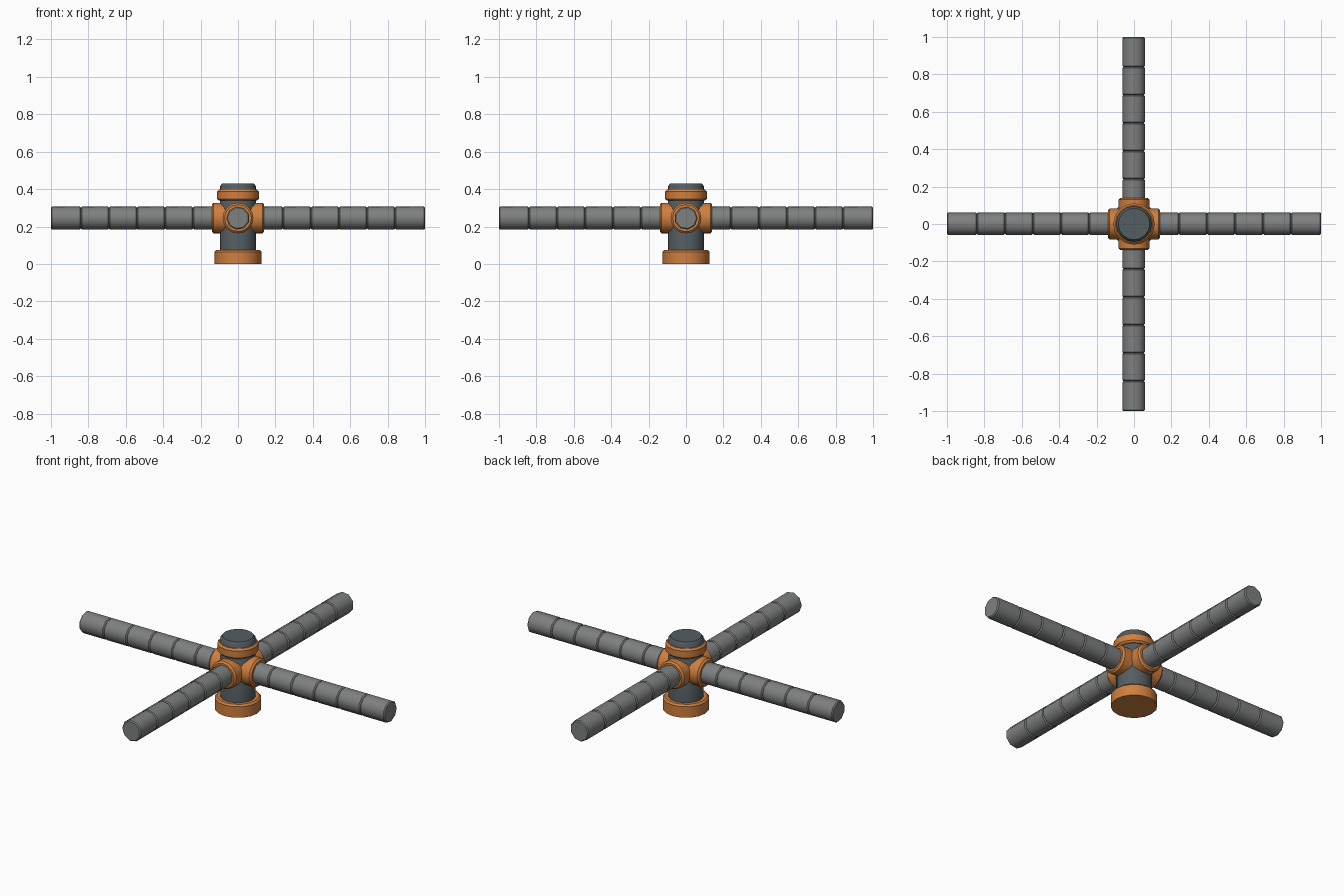
import bpy, bmesh, math
from mathutils import Vector

if "Cube" in bpy.data.objects:
    bpy.data.objects.remove(bpy.data.objects["Cube"])


def material(name, rgb):
    m = bpy.data.materials.new(name)
    m.diffuse_color = (*rgb, 1)
    m.use_nodes = True
    m.node_tree.nodes["Principled BSDF"].inputs["Base Color"].default_value = m.diffuse_color
    return m


ORANGE = material("copper orange", (0.62, 0.215, 0.05))
SLATE = material("dark slate", (0.09, 0.11, 0.12))
GREY = material("pipe grey", (0.21, 0.215, 0.215))
Z = Vector((0, 0, 1))
HUB = Vector((0, 0, 0.245))


def lathe(name, profile, sides, mat, origin=Vector(), axis=Z, u=Vector((1, 0, 0))):
    """Revolve (distance along axis, radius) pairs into a capped solid."""
    v = axis.cross(u)
    bm = bmesh.new()
    rings = []
    for d, r in profile:
        angles = [math.tau * i / sides for i in range(sides)]
        rings.append([bm.verts.new(origin + axis * d + (u * math.cos(t) + v * math.sin(t)) * r)
                      for t in angles])
    for a, b in zip(rings, rings[1:]):
        for i in range(sides):
            j = (i + 1) % sides
            bm.faces.new((a[i], a[j], b[j], b[i]))
    bm.faces.new(rings[0])
    bm.faces.new(rings[-1])
    bmesh.ops.recalc_face_normals(bm, faces=bm.faces)
    # smooth round the sides, keep chamfers crisp
    for f in bm.faces:
        f.smooth = True
    for e in bm.edges:
        e.smooth = e.calc_face_angle(0) < math.radians(42)
    me = bpy.data.meshes.new(name)
    bm.to_mesh(me)
    bm.free()
    me.materials.append(mat)
    ob = bpy.data.objects.new(name, me)
    bpy.context.collection.objects.link(ob)
    return ob


def ring(a, b, r, c):
    """Chamfered cylinder profile."""
    return [(a, r - c), (a + c, r), (b - c, r), (b, r - c)]


# Upright post with chamfered cap
lathe("post", [(0.03, 0.096), (0.416, 0.096), (0.43, 0.084)], 16, SLATE)
# Base foot and upper collar
lathe("base_foot", [(0, 0.125), (0.065, 0.125), (0.075, 0.115)], 16, ORANGE)
lathe("upper_collar", ring(0.338, 0.398, 0.111, 0.01), 16, ORANGE)

# Two crossing sleeves and four segmented arms
joints = [0.09, 0.24, 0.39, 0.54, 0.69, 0.84, 1.0]
for tag, axis, u in (("x", Vector((1, 0, 0)), Vector((0, 1, 0))),
                     ("y", Vector((0, 1, 0)), Vector((-1, 0, 0)))):
    lathe(f"hub_sleeve_{tag}", ring(-0.14, 0.14, 0.082, 0.01), 16, ORANGE, HUB, axis, u)
    for side, s in (("plus", 1), ("minus", -1)):
        profile = []
        for a, b in zip(joints, joints[1:]):
            seg = ring(a, b, 0.0625, 0.006)
            profile += seg[1:] if profile else seg
        lathe(f"arm_{tag}_{side}", profile, 9, GREY, HUB, axis * s, u)
